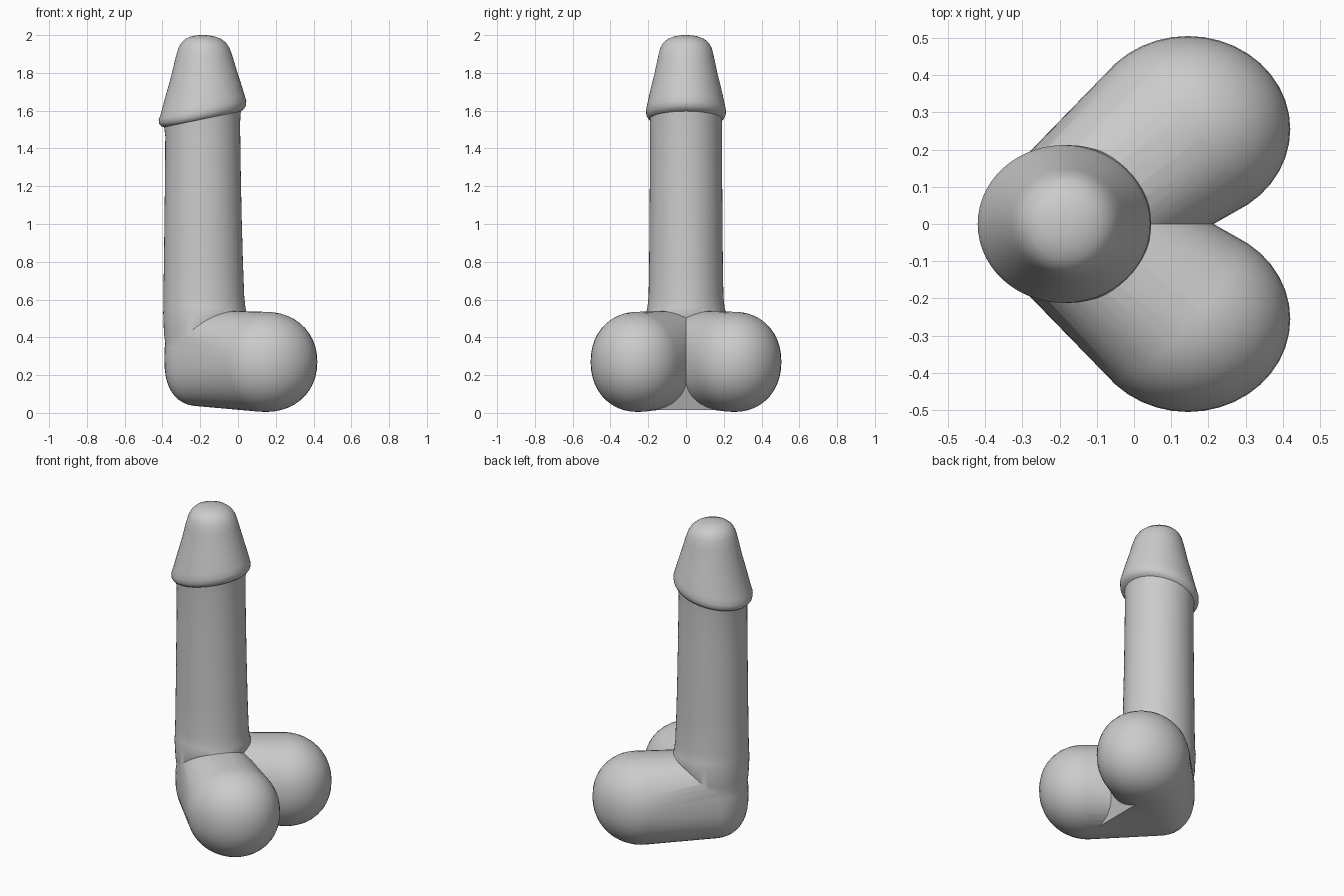
import bpy, bmesh, math

if "Cube" in bpy.data.objects:
    bpy.data.objects.remove(bpy.data.objects["Cube"])


def make_object(name, bm):
    bmesh.ops.recalc_face_normals(bm, faces=bm.faces[:])
    mesh = bpy.data.meshes.new(name)
    bm.to_mesh(mesh)
    bm.free()
    ob = bpy.data.objects.new(name, mesh)
    bpy.context.collection.objects.link(ob)
    return ob


def apply_modifiers(ob):
    bpy.context.view_layer.objects.active = ob
    for m in list(ob.modifiers):
        bpy.ops.object.modifier_apply(modifier=m.name)


def spow(v, e):
    return math.copysign(abs(v) ** e, v)


def add_blob(bm, c, r, e, nu=40, nv=22):
    # rounded superellipsoid point cloud
    for j in range(nv + 1):
        b = -math.pi / 2 + math.pi * j / nv
        for i in range(1 if j in (0, nv) else nu):
            a = 2 * math.pi * i / nu
            cb = spow(math.cos(b), e)
            bm.verts.new((c[0] + r[0] * cb * math.cos(a),
                          c[1] + r[1] * cb * math.sin(a),
                          c[2] + r[2] * spow(math.sin(b), e)))


def hull(bm):
    res = bmesh.ops.convex_hull(bm, input=bm.verts[:])
    bmesh.ops.delete(bm, geom=[v for v in bm.verts if not v.link_faces], context='VERTS')


# upright column with its tilted collar and rounded cap: z, tilt, centre x, rx, ry
rings = [
    (0.30, 0, -0.19, 0.185, 0.185), (0.42, 0, -0.188, 0.204, 0.198),
    (0.53, 0, -0.175, 0.221, 0.212), (0.56, 0, -0.178, 0.217, 0.204),
    (0.62, 0, -0.181, 0.214, 0.198), (0.80, 0, -0.183, 0.209, 0.195),
    (1.05, 0, -0.185, 0.204, 0.193), (1.30, 0.01, -0.186, 0.200, 0.191),
    (1.50, 0.035, -0.187, 0.198, 0.190), (1.555, 0.042, -0.188, 0.203, 0.192),
    (1.562, 0.045, -0.188, 0.218, 0.202), (1.578, 0.048, -0.188, 0.230, 0.210),
    (1.602, 0.05, -0.188, 0.232, 0.212), (1.635, 0.05, -0.187, 0.221, 0.205),
    (1.72, 0.03, -0.183, 0.197, 0.186), (1.80, 0.015, -0.180, 0.173, 0.166),
    (1.88, 0.005, -0.180, 0.152, 0.149), (1.93, 0, -0.180, 0.136, 0.137),
    (1.96, 0, -0.182, 0.118, 0.120), (1.98, 0, -0.184, 0.095, 0.096),
    (1.993, 0, -0.186, 0.063, 0.063), (1.999, 0, -0.187, 0.03, 0.03),
]
N = 56
bm = bmesh.new()
loops = []
for z, t, cx, rx, ry in rings:
    loops.append([bm.verts.new((cx + rx * math.cos(a), ry * math.sin(a), z + t * math.cos(a)))
                  for a in (2 * math.pi * i / N for i in range(N))])
for lo, hi in zip(loops, loops[1:]):
    for i in range(N):
        k = (i + 1) % N
        bm.faces.new((lo[i], lo[k], hi[k], hi[i]))
bm.faces.new(loops[0][::-1])
tip = bm.verts.new((-0.187, 0, 2.0))
for i in range(N):
    bm.faces.new((loops[-1][i], loops[-1][(i + 1) % N], tip))
column = make_object("column", bm)

# rounded base lobe, cut at the middle and mirrored
bm = bmesh.new()
add_blob(bm, (0.145, 0.255, 0.27), (0.275, 0.25, 0.265), 0.94)
add_blob(bm, (-0.19, 0, 0.29), (0.2, 0.2, 0.255), 0.8)
hull(bm)
res = bmesh.ops.bisect_plane(bm, geom=bm.verts[:] + bm.edges[:] + bm.faces[:],
                             plane_co=(0, 0, 0), plane_no=(0, 1, 0), clear_inner=True)
lobes = make_object("base_lobes", bm)
m = lobes.modifiers.new("mirror", 'MIRROR')
m.use_axis = (False, True, False)
m.merge_threshold = 0.0005
apply_modifiers(lobes)
bm = bmesh.new()
bm.from_mesh(lobes.data)
bmesh.ops.recalc_face_normals(bm, faces=bm.faces[:])
bm.to_mesh(lobes.data)
bm.free()

# sloping web under the lobes
bm = bmesh.new()
for p in [(0.19, 0, 0.2), (-0.15, 0, 0.2), (-0.2, 0, 0.045)]:
    bm.verts.new(p)
for s in (-1, 1):
    for p in [(0.12, 0.2, 0.015), (-0.02, 0.16, 0.018), (-0.2, 0.06, 0.05)]:
        bm.verts.new((p[0], s * p[1], p[2]))
hull(bm)
web = make_object("base_web", bm)

# merge into one continuous surface
for part in (lobes, web):
    m = column.modifiers.new("union", 'BOOLEAN')
    m.operation = 'UNION'
    m.solver = 'EXACT'
    m.object = part
apply_modifiers(column)
for part in (lobes, web):
    bpy.data.objects.remove(part)
column.name = "column_with_base"
bpy.ops.object.select_all(action='DESELECT')
column.select_set(True)
bpy.context.view_layer.objects.active = column
bpy.ops.object.shade_smooth_by_angle(angle=math.radians(40))
